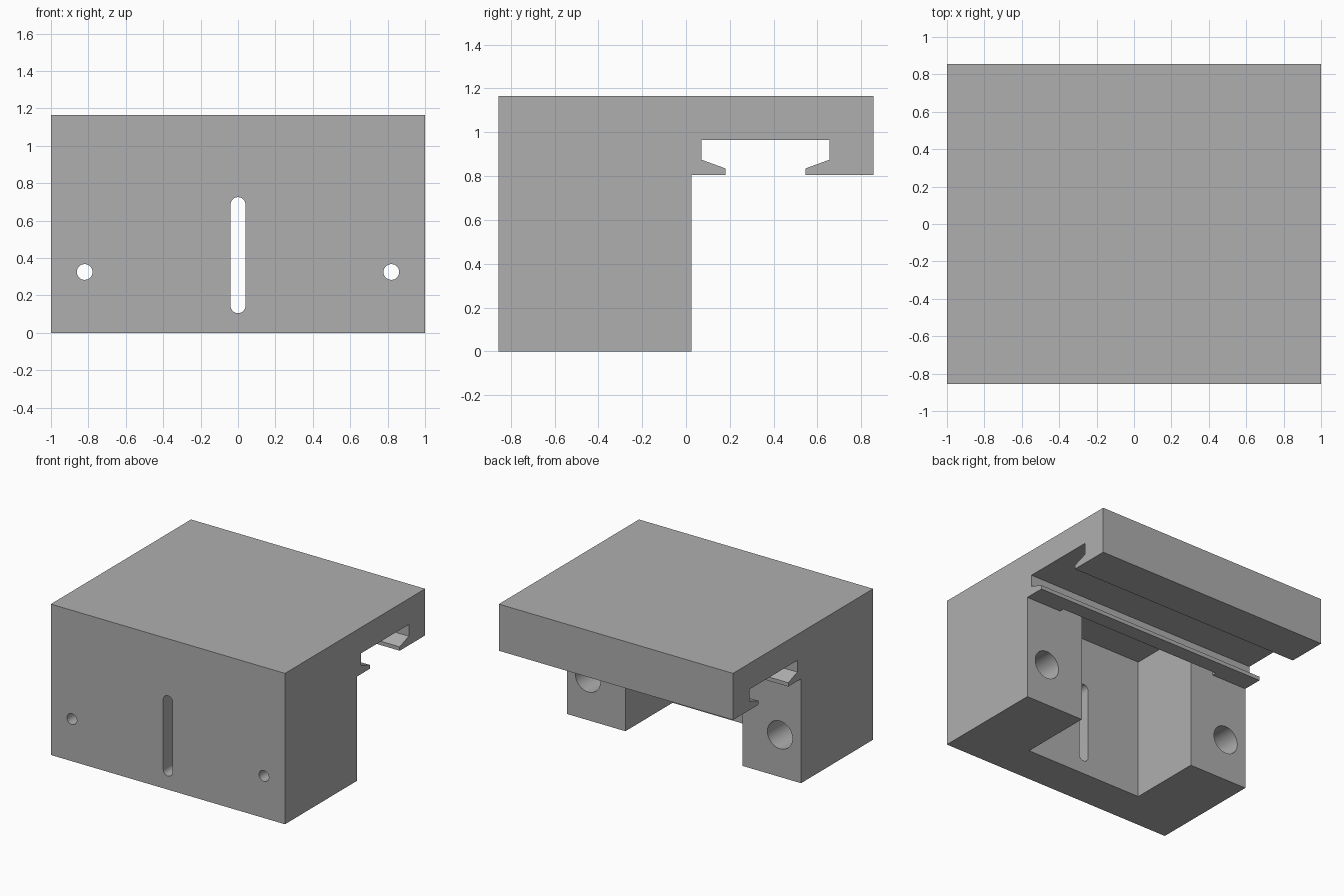
import bpy, bmesh, math
from mathutils import Matrix, Vector

cube = bpy.data.objects.get("Cube")
if cube:
    bpy.data.objects.remove(cube, do_unlink=True)

grey = bpy.data.materials.new("plain grey")
grey.use_nodes = True
GREY = (0.43, 0.43, 0.43, 1)
grey.diffuse_color = GREY
grey.node_tree.nodes["Principled BSDF"].inputs["Base Color"].default_value = GREY


def prism(name, points, depth):
    """Extrude a closed outline of 3D points along a vector."""
    bm = bmesh.new()
    face = bm.faces.new([bm.verts.new(p) for p in points])
    new = bmesh.ops.extrude_face_region(bm, geom=[face])["geom"]
    bmesh.ops.translate(bm, vec=depth, verts=[v for v in new if isinstance(v, bmesh.types.BMVert)])
    bmesh.ops.recalc_face_normals(bm, faces=bm.faces)
    mesh = bpy.data.meshes.new(name)
    bm.to_mesh(mesh)
    bm.free()
    mesh.materials.append(grey)
    obj = bpy.data.objects.new(name, mesh)
    bpy.context.collection.objects.link(obj)
    return obj


def box(name, x, y0, y1, z0, z1):
    """Box centred on x = 0 with half width x."""
    return prism(name, [(-x, y0, z0), (x, y0, z0), (x, y0, z1), (-x, y0, z1)], Vector((0, y1 - y0, 0)))


def slot(name, x, z0, z1, r, y0, y1, steps=24):
    """Round-ended slot along y; equal z values give a plain hole."""
    points = []
    for centre, start in ((z1, 0), (z0, math.pi)):
        last = steps if z1 == z0 else steps + 1
        for i in range(last):
            a = start + math.pi * i / steps
            points.append((x + r * math.cos(a), y0, centre + r * math.sin(a)))
    return prism(name, points, Vector((0, y1 - y0, 0)))


# Side outline with the undercut rail channel, swept across the width
outline = [(-0.855, 0), (0.025, 0), (0.025, 0.805), (0.18, 0.805), (0.18, 0.835),
           (0.07, 0.875), (0.07, 0.965), (0.655, 0.965), (0.655, 0.875),
           (0.545, 0.835), (0.545, 0.805), (0.855, 0.805), (0.855, 1.165), (-0.855, 1.165)]
body = prism("bracket_body", [(-1, y, z) for y, z in outline], Vector((2, 0, 0)))

# Cavity between the legs, relief behind the rail, slot and counterbored holes
cutters = [
    box("cavity_cutter", 0.5, -0.55, 0.04, -0.1, 1.09),
    box("relief_cutter", 0.7, 0.025, 0.06, 0.78, 1.09),
    slot("front_slot_cutter", 0, 0.145, 0.685, 0.04, -1, -0.4),
]
for side in (-1, 1):
    cutters.append(slot("bolt_hole_cutter", side * 0.82, 0.325, 0.325, 0.042, -1, 0.1))
    cutters.append(slot("counterbore_cutter", side * 0.82, 0.325, 0.325, 0.107, -0.55, 0.1))

bpy.context.view_layer.objects.active = body
body.select_set(True)
for cutter in cutters:
    cutter.hide_render = True
    mod = body.modifiers.new(cutter.name, "BOOLEAN")
    mod.operation = "DIFFERENCE"
    mod.solver = "EXACT"
    mod.object = cutter
    bpy.ops.object.modifier_apply(modifier=mod.name)
    bpy.data.objects.remove(cutter, do_unlink=True)

bpy.ops.object.shade_smooth_by_angle(angle=math.radians(20))
